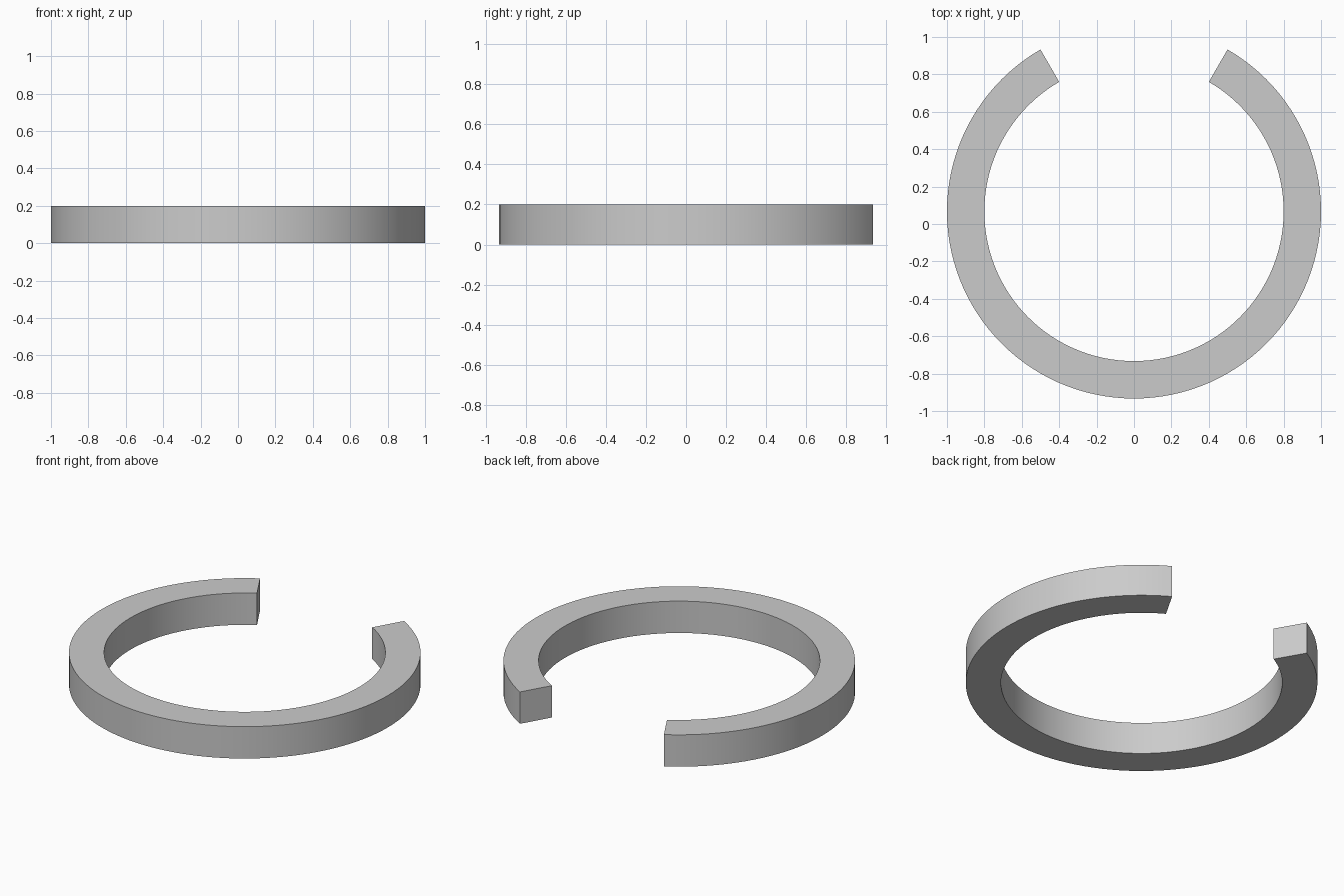
import bpy, bmesh
from math import radians, sin, cos

if "Cube" in bpy.data.objects:
    bpy.data.objects.remove(bpy.data.objects["Cube"])

OUTER, INNER, HEIGHT = 1.0, 0.8, 0.2
START, SWEEP, STEPS = radians(120), radians(300), 100
CENTRE_Y = (1 - sin(radians(60))) / 2   # centres the open ring's bounds on y = 0

# Square cross-section at one end of the gap
bm = bmesh.new()
profile = [(INNER, 0), (OUTER, 0), (OUTER, HEIGHT), (INNER, HEIGHT)]
verts = [bm.verts.new((r * cos(START), r * sin(START) + CENTRE_Y, z)) for r, z in profile]
start_cap = bm.faces.new(verts)

# Sweep the section's edges round the ring, then close the far end
ret = bmesh.ops.spin(bm, geom=list(start_cap.edges), cent=(0, CENTRE_Y, 0),
                     axis=(0, 0, 1), angle=SWEEP, steps=STEPS, use_duplicate=False)
end_edges = [g for g in ret["geom_last"] if isinstance(g, bmesh.types.BMEdge)]
bmesh.ops.contextual_create(bm, geom=end_edges)
bmesh.ops.recalc_face_normals(bm, faces=bm.faces)

mesh = bpy.data.meshes.new("open_ring")
bm.to_mesh(mesh)
bm.free()
ring = bpy.data.objects.new("open_ring", mesh)
bpy.context.collection.objects.link(ring)

# Smooth curved walls, sharp rims and ends
bpy.context.view_layer.objects.active = ring
ring.select_set(True)
bpy.ops.object.shade_smooth_by_angle(angle=radians(30))
